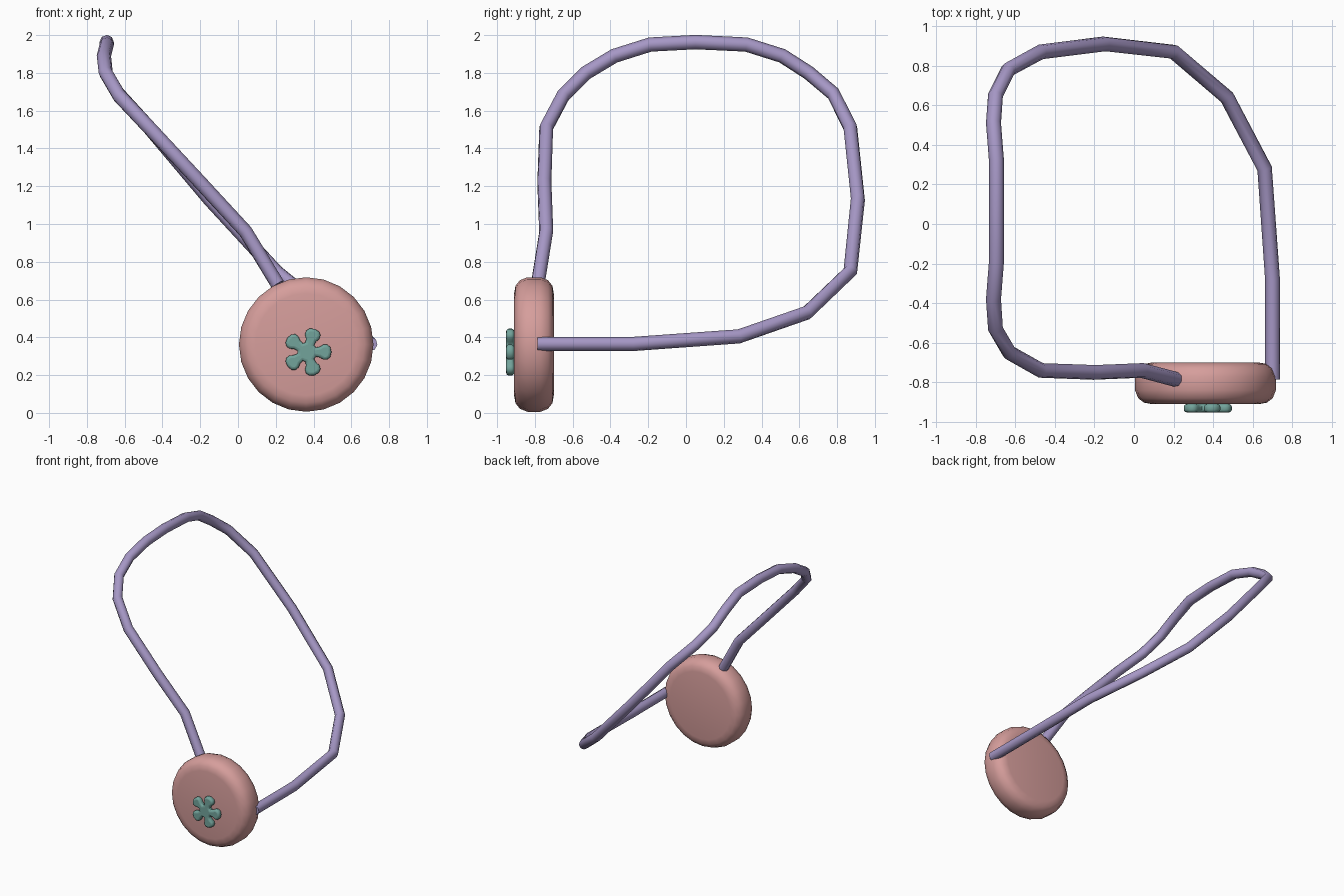
import bpy, bmesh, math
from mathutils import Vector

if "Cube" in bpy.data.objects:
    bpy.data.objects.remove(bpy.data.objects["Cube"])


def finish(obj, name, color, angle):
    obj.name = name
    mat = bpy.data.materials.new(name + "_color")
    mat.diffuse_color = (*color, 1)
    mat.use_nodes = True
    mat.node_tree.nodes["Principled BSDF"].inputs["Base Color"].default_value = mat.diffuse_color
    obj.data.materials.clear()
    obj.data.materials.append(mat)
    bpy.ops.object.select_all(action='DESELECT')
    obj.select_set(True)
    bpy.context.view_layer.objects.active = obj
    if obj.type == 'CURVE':
        bpy.ops.object.convert(target='MESH')
    bpy.ops.object.shade_smooth_by_angle(angle=math.radians(angle))


def poly_curve(name, points, dims, cyclic):
    cu = bpy.data.curves.new(name, 'CURVE')
    cu.dimensions = dims
    sp = cu.splines.new('POLY')
    sp.points.add(len(points) - 1)
    for p, co in zip(sp.points, points):
        p.co = (*co, 1)
    sp.use_cyclic_u = cyclic
    obj = bpy.data.objects.new(name, cu)
    bpy.context.collection.objects.link(obj)
    return obj


# Cord: a closed-looking loop rising from the disc and returning to its side
path = [
    (0.21, -0.785, 0.68), (0.04, -0.74, 0.96), (-0.20, -0.75, 1.22),
    (-0.47, -0.74, 1.51), (-0.63, -0.65, 1.68), (-0.70, -0.53, 1.80),
    (-0.71, -0.38, 1.89), (-0.695, -0.19, 1.95), (-0.695, 0.05, 1.963),
    (-0.695, 0.32, 1.95), (-0.71, 0.51, 1.89), (-0.70, 0.65, 1.80),
    (-0.635, 0.78, 1.69), (-0.47, 0.87, 1.51), (-0.15, 0.91, 1.13),
    (0.20, 0.87, 0.75), (0.47, 0.64, 0.53), (0.66, 0.28, 0.405),
    (0.70, -0.28, 0.365), (0.70, -0.785, 0.365)]
cord = poly_curve("cord", path, '3D', False)
cord.data.bevel_depth = 0.038
cord.data.bevel_resolution = 2
cord.data.use_fill_caps = True
finish(cord, "cord", (0.38, 0.31, 0.56), 60)

# Disc pendant: rounded profile spun around the y axis
half = [(0.27, 0.105), (0.31, 0.098), (0.34, 0.075), (0.356, 0.035)]
profile = half + [(r, -y) for r, y in reversed(half)]
SIDES = 24
bm = bmesh.new()
rings = [[bm.verts.new((r * math.cos(2 * math.pi * i / SIDES), y,
                        r * math.sin(2 * math.pi * i / SIDES)))
          for i in range(SIDES)] for r, y in profile]
for a, b in zip(rings, rings[1:]):
    for i in range(SIDES):
        j = (i + 1) % SIDES
        bm.faces.new((a[i], a[j], b[j], b[i]))
bm.faces.new(rings[0])
bm.faces.new(rings[-1])
bmesh.ops.recalc_face_normals(bm, faces=bm.faces)
me = bpy.data.meshes.new("pendant_disc")
bm.to_mesh(me)
bm.free()
disc = bpy.data.objects.new("pendant_disc", me)
bpy.context.collection.objects.link(disc)
disc.location = (0.361, -0.805, 0.362)
finish(disc, "pendant_disc", (0.67, 0.34, 0.33), 50)

# Flower ornament: five bulbous petals, puffed by a curve bevel
side = [(0.046, 0.024), (0.066, 0.028), (0.086, 0.040), (0.106, 0.040), (0.122, 0.027)]
petal = [(x, -y) for x, y in side] + [(0.129, 0)] + side[::-1]
outline = []
for k in range(5):
    c, s = math.cos(k * math.tau / 5), math.sin(k * math.tau / 5)
    outline += [(x * c - y * s, x * s + y * c, 0) for x, y in petal]
flower = poly_curve("flower", outline, '2D', True)
flower.data.fill_mode = 'BOTH'
flower.data.extrude = 0.006
flower.data.bevel_depth = 0.015
flower.data.bevel_resolution = 2
flower.data.offset = -0.015
flower.rotation_euler = (math.pi / 2, 0, 0)
flower.location = (0.366, -0.931, 0.322)
finish(flower, "flower", (0.17, 0.37, 0.33), 50)
